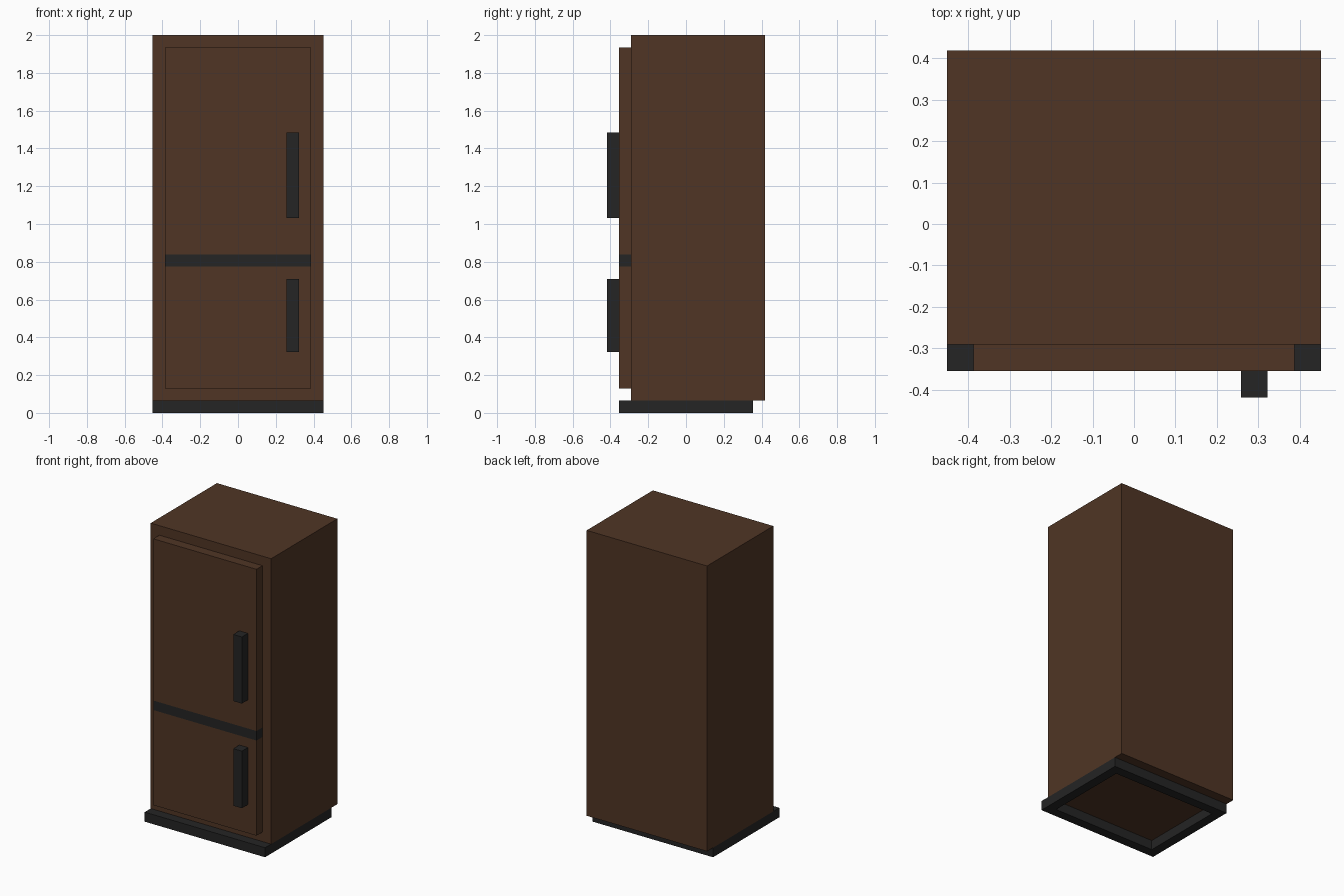
import bpy
import bmesh

if "Cube" in bpy.data.objects:
    bpy.data.objects.remove(bpy.data.objects["Cube"])

U = 2 / 31  # the whole model sits on this block grid


def make_material(name, color):
    m = bpy.data.materials.new(name)
    m.diffuse_color = (*color, 1)
    m.use_nodes = True
    m.node_tree.nodes["Principled BSDF"].inputs["Base Color"].default_value = m.diffuse_color
    return m


brown = make_material("dark brown", (0.080, 0.036, 0.018))
black = make_material("charcoal", (0.018, 0.018, 0.018))


def add_object(name, bm, mat):
    bmesh.ops.recalc_face_normals(bm, faces=bm.faces)
    me = bpy.data.meshes.new(name)
    bm.to_mesh(me)
    bm.free()
    me.materials.append(mat)
    ob = bpy.data.objects.new(name, me)
    bpy.context.collection.objects.link(ob)
    return ob


def box_mesh(x, y, z):
    """Box from (min, max) ranges given in grid units."""
    bm = bmesh.new()
    bmesh.ops.create_cube(bm, size=1)
    for v in bm.verts:
        v.co = [U * (r[0] if c < 0 else r[1]) for c, r in zip(v.co, (x, y, z))]
    return bm


def box(name, x, y, z, mat):
    return add_object(name, box_mesh(x, y, z), mat)


# Cabinet body
box("cabinet", (-7, 7), (-4.5, 6.5), (1, 31), brown)

# Doors and the dark gap strip between them
for name, z, mat in (("lower_door", (2, 12), brown),
                     ("door_gap", (12, 13), black),
                     ("upper_door", (13, 30), brown)):
    box(name, (-6, 6), (-5.5, -4.5), z, mat)

# Handles
for name, z in (("lower_handle", (5, 11)), ("upper_handle", (16, 23))):
    box(name, (4, 5), (-6.5, -5.5), z, black)

# Plinth: open rectangular frame, the cabinet underside shows through
bm = box_mesh((-7, 7), (-5.5, 5.5), (0, 1))
caps = [f for f in bm.faces if abs(f.normal.z) > 0.5]
bmesh.ops.inset_individual(bm, faces=caps, thickness=U, use_even_offset=True)
bmesh.ops.bridge_loops(bm, edges=list({e for f in caps for e in f.edges}))
bmesh.ops.delete(bm, geom=caps, context='FACES_ONLY')
add_object("plinth_frame", bm, black)
